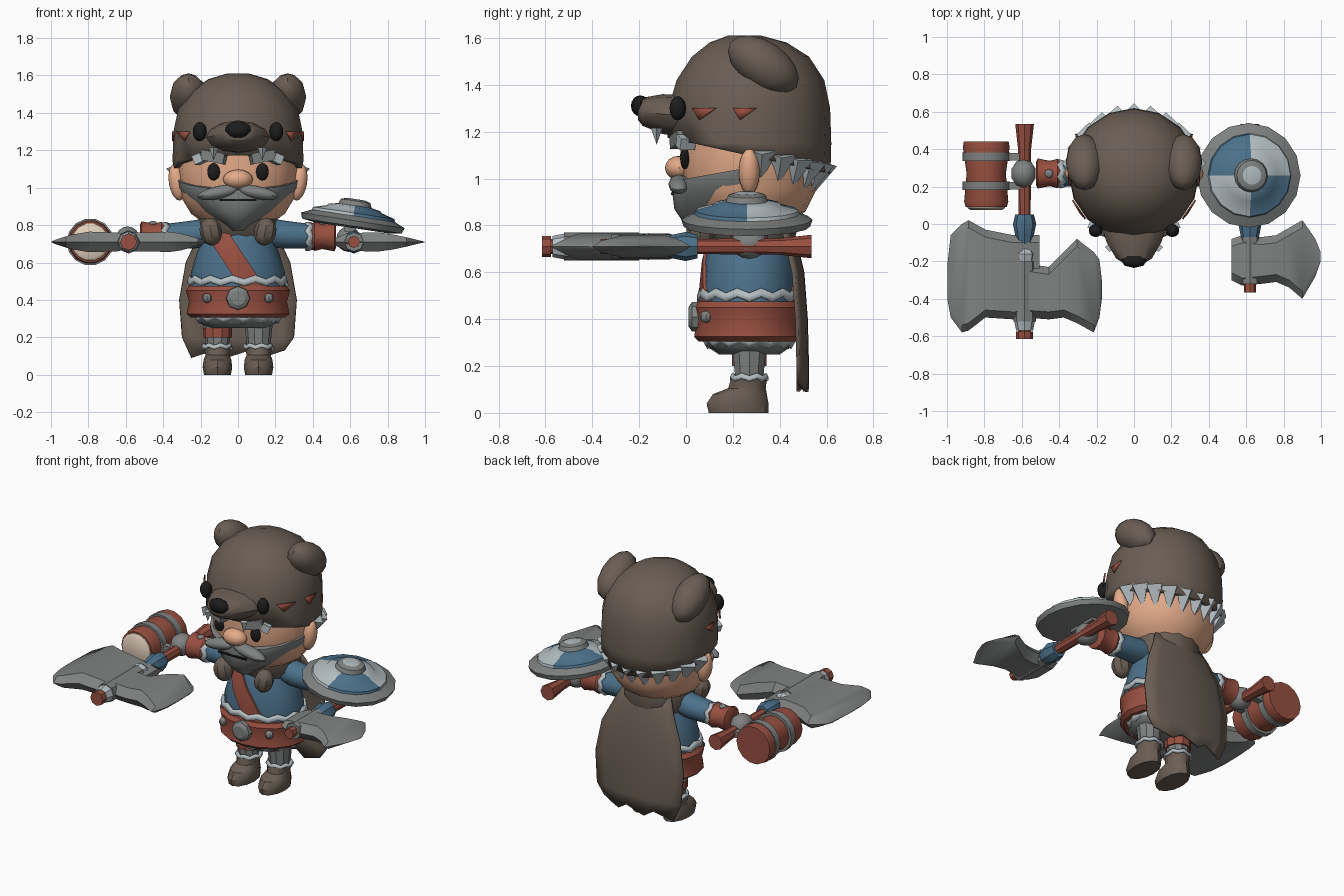
import bpy, bmesh, math
from math import sin, cos, pi, radians
from mathutils import Vector, Matrix, Euler

cube = bpy.data.objects.get("Cube")
if cube:
    bpy.data.objects.remove(cube)

parts = []


def colour(name, r, g, b):
    m = bpy.data.materials.new(name)
    lin = [((c / 255 + 0.055) / 1.055) ** 2.4 for c in (r, g, b)] + [1]
    m.diffuse_color = lin
    m.use_nodes = True
    m.node_tree.nodes["Principled BSDF"].inputs["Base Color"].default_value = lin
    return m


BROWN = colour("fur brown", 106, 94, 84)
GREY = colour("steel grey", 128, 130, 130)
LIGHT = colour("pale fur", 180, 190, 194)
BLUE = colour("tunic blue", 76, 113, 139)
RED = colour("leather red", 152, 79, 64)
SKIN = colour("skin", 227, 170, 136)
BLACK = colour("black", 28, 28, 29)
CREAM = colour("foam cream", 228, 208, 188)


def finish(name, bm, *mats):
    bmesh.ops.recalc_face_normals(bm, faces=bm.faces)
    me = bpy.data.meshes.new(name)
    bm.to_mesh(me)
    bm.free()
    for m in mats:
        me.materials.append(m)
    ob = bpy.data.objects.new(name, me)
    bpy.context.collection.objects.link(ob)
    parts.append(ob)
    return ob


def skin_rings(name, rings, mat):
    """Bridge closed rings of points and cap both ends."""
    bm = bmesh.new()
    vs = [[bm.verts.new(p) for p in r] for r in rings]
    n = len(vs[0])
    for a, b in zip(vs, vs[1:]):
        for i in range(n):
            j = (i + 1) % n
            bm.faces.new((a[i], a[j], b[j], b[i]))
    bm.faces.new(vs[0])
    bm.faces.new(vs[-1])
    return finish(name, bm, mat)


def tube(name, stations, mat, axis="Z", at=(0, 0), n=12):
    """Stations are (position on axis, radius a, radius b, extra b centre)."""
    rings = []
    for t, ra, rb, *off in stations:
        ring = []
        for i in range(n):
            a = at[0] + ra * cos(2 * pi * i / n)
            b = at[1] + (off[0] if off else 0) + rb * sin(2 * pi * i / n)
            ring.append({"Z": (a, b, t), "Y": (a, t, b), "X": (t, a, b)}[axis])
        rings.append(ring)
    return skin_rings(name, rings, mat)


def rod(name, a, b, r, mat, axis, at, n=10):
    return tube(name, [(a, r, r), (b, r, r)], mat, axis, at, n)


def ball(name, loc, size, mat, rot=(0, 0, 0), seg=12):
    bm = bmesh.new()
    m = Matrix.LocRotScale(Vector(loc), Euler(rot), Vector(size))
    bmesh.ops.create_uvsphere(bm, u_segments=seg, v_segments=8, radius=1, matrix=m)
    return finish(name, bm, mat)


def box(name, loc, size, mat, rot=(0, 0, 0)):
    bm = bmesh.new()
    bmesh.ops.create_cube(bm, size=1, matrix=Matrix.LocRotScale(Vector(loc), Euler(rot), Vector(size)))
    return finish(name, bm, mat)


def spike(name, loc, r, h, mat, rot=(pi, 0, 0), n=4):
    bm = bmesh.new()
    bmesh.ops.create_cone(bm, cap_ends=True, segments=n, radius1=r, radius2=0, depth=h,
                          matrix=Matrix.LocRotScale(Vector(loc), Euler(rot), None))
    return finish(name, bm, mat)


def cut(ob, co, no, fill=True):
    """Remove everything on the side the normal points to."""
    bm = bmesh.new()
    bm.from_mesh(ob.data)
    res = bmesh.ops.bisect_plane(bm, geom=bm.verts[:] + bm.edges[:] + bm.faces[:],
                                 plane_co=co, plane_no=no, clear_outer=True)
    if fill:
        edges = [e for e in res["geom_cut"] if isinstance(e, bmesh.types.BMEdge)]
        bmesh.ops.holes_fill(bm, edges=edges)
    bm.to_mesh(ob.data)
    bm.free()


def thicken(ob, t):
    mod = ob.modifiers.new("thickness", "SOLIDIFY")
    mod.thickness = t


def fur_ring(name, z, h, rx, ry, at, n, axis="Z", flare=0.01):
    """Jagged fur trim around an axis."""
    bm = bmesh.new()
    loops = []
    for k in (-1, 1):
        loop = []
        for i in range(n * 2):
            g = flare * (k < 0)
            a = at[0] + (rx + g) * cos(pi * i / n)
            b = at[1] + (ry + g) * sin(pi * i / n)
            t = z + k * h / 2 + (i % 2 - 0.5) * h * 0.6
            loop.append(bm.verts.new((a, b, t) if axis == "Z" else (t, a, b)))
        loops.append(loop)
    lo, hi = loops
    for i in range(n * 2):
        j = (i + 1) % (n * 2)
        bm.faces.new((lo[i], lo[j], hi[j], hi[i]))
    thicken(finish(name, bm, LIGHT), 0.015)


# Head and beard
MID = (0, 0.27)
tube("head", [(.79, .15, .15), (.86, .25, .24), (.95, .305, .285), (1.1, .32, .295), (1.27, .3, .28)], SKIN, at=MID, n=16)
beard = tube("beard", [(.77, .05, .2, -.02), (.81, .1, .28), (.87, .21, .32), (.95, .29, .33), (1.0, .318, .325),
                       (1.05, .328, .305)], GREY, at=MID, n=20)
cut(beard, (0, .23, 0), (0, 1, 0))
cut(beard, (0, -.05, .99), (0, -.18, 1))
box("mouth", (0, -.058, .935), (.2, .012, .01), BLACK)
ball("nose", (0, -.03, 1.045), (.08, .06, .052), SKIN)
for s in (-1, 1):
    ball("moustache", (s * .1, -.03, .975), (.12, .045, .035), GREY, (0, s * .2, 0))
    ball("eye", (s * .13, -.005, 1.085), (.034, .02, .046), BLACK)
    box("eyebrow", (s * .13, -.02, 1.165), (.13, .07, .055), GREY, (0, s * -.2, s * .25))
    box("eyebrow_tip", (s * .205, .0, 1.155), (.05, .07, .05), LIGHT, (0, s * .4, s * .4))
    ball("ear", (s * .325, .27, 1.03), (.045, .045, .1), SKIN, (0, s * .15, 0))

# Animal hood
hood = tube("hood", [(.98, .335, .345), (1.15, .35, .35), (1.3, .345, .345), (1.42, .32, .315, .005),
                     (1.52, .25, .25, .005), (1.58, .16, .165, -.005), (1.61, .06, .07, -.02)], BROWN, at=MID, n=16)
cut(hood, (0, .6, 1.025), (0, -.22, -1), False)
thicken(hood, 0.03)
tube("hood_snout", [(-.205, .06, .035), (-.185, .095, .06), (-.1, .145, .085, -.01), (.03, .19, .09, -.02)],
     BROWN, "Y", (0, 1.285))
ball("hood_nose", (0, -.195, 1.31), (.07, .04, .045), BLACK, seg=8)
for s in (-1, 1):
    ball("hood_eye", (s * .205, -.035, 1.3), (.037, .035, .052), BLACK)
    ball("hood_ear", (s * .265, .33, 1.485), (.1, .17, .1), BROWN, (-.6, 0, 0))
    spike("hood_fang", (s * .13, -.125, 1.18), .025, .07, LIGHT)
    for y in (.03, .2):
        # Claw scratch lying on the hood
        bm = bmesh.new()
        tri = []
        for dy, z in ((0, 1.3), (.1, 1.3), (.03, 1.25)):
            q = (y + dy - .27) / .345
            tri.append(bm.verts.new((s * (.352 * math.sqrt(1 - q * q) + .003), y + dy, z)))
        bm.faces.new(tri)
        thicken(finish("hood_scratch", bm, RED), 0.009)
for i in range(11):
    a = radians(10 + i * 16)
    back = sin(a)
    spike("hair_tuft", (.305 * cos(a), .27 + .29 * back, 1.06 - .06 * back), .065, .15, LIGHT,
          (pi - .3 * back, .3 * cos(a), 0))

# Body
chest = [(.44, .25, .2), (.55, .25, .2), (.65, .22, .19), (.75, .18, .165), (.85, .12, .12)]
tube("tunic", chest, BLUE, at=MID, n=16)
strap = tube("chest_strap", [(z, a + .012, b + .012) for z, a, b in chest], RED, at=MID, n=16)
for k in (-1, 1):
    cut(strap, (-.035 + k * .045, 0, .64 + k * .03), (k * .83, 0, k * .55))
tube("tunic_skirt", [(.25, .16, .13), (.28, .21, .175), (.36, .25, .21), (.46, .25, .21)], GREY, at=MID, n=16)
tube("belt", [(.305, .25, .215), (.325, .275, .235), (.39, .262, .225), (.45, .278, .235), (.475, .26, .22)],
     RED, at=MID, n=16)
fur_ring("tunic_fur", .505, .035, .262, .215, MID, 13)
fur_ring("skirt_fur", .3, .035, .235, .2, MID, 13, flare=-.02)
tube("buckle", [(.01, .04, .04), (.025, .062, .062), (.06, .066, .066)], GREY, "Y", (0, .41), 8)
for s in (-1, 1):
    ball("belt_stud", (s * .165, .085, .41), (.026, .026, .026), GREY, seg=8)

# Cape, collar and paws
tube("cape_collar", [(.72, .19, .17, .02), (.78, .22, .2, .01), (.84, .21, .21), (.88, .16, .17)], BROWN, at=MID, n=14)
for s in (-1, 1):
    ball("collar_paw", (s * .145, .06, .765), (.06, .06, .075), BROWN, (0, s * .2, 0), 8)
bm = bmesh.new()
rows = []
for z, w, y in ((.86, .16, .43), (.75, .21, .47), (.6, .28, .505), (.4, .315, .52), (.2, .3, .525), (.09, .25, .525)):
    row = []
    for i in range(9):
        u = i / 4 - 1
        ragged = .02 * (i % 3) if z < .1 else 0
        row.append(bm.verts.new((u * w, y - .04 * u * u, z + ragged)))
    rows.append(row)
for a, b in zip(rows, rows[1:]):
    for i in range(8):
        bm.faces.new((a[i], a[i + 1], b[i + 1], b[i]))
thicken(finish("cape", bm, BROWN), 0.014)

# Legs and arms
for s in (-1, 1):
    leg = (s * .11, .27)
    tube("trouser_leg", [(.12, .06, .06), (.2, .068, .068), (.32, .08, .08)], GREY, at=leg, n=10)
    tube("boot", [(0, .072, .128, -.045), (.04, .079, .132, -.05), (.08, .074, .115, -.04), (.105, .064, .08, -.01),
                  (.15, .074, .076)], BROWN, at=leg)
    fur_ring("boot_fur", .155, .02, .075, .075, leg, 7)
    tube("sleeve", [(s * .1, .08, .08, .03), (s * .24, .08, .075, .01), (s * .39, .066, .066)], BLUE, "X", (.27, .74))
    fur_ring("sleeve_fur", s * .385, .03, .07, .07, (.27, .74), 7, "X")
    tube("gauntlet", [(s * .395, .07, .07), (s * .41, .078, .078), (s * .45, .068, .068), (s * .515, .08, .08),
                      (s * .525, .06, .06)], RED, "X", (.27, .74))
    ball("gauntlet_stud", (s * .455, .27, .808), (.024, .024, .014), GREY, seg=8)
    ball("hand", (s * .59, .27, .725), (.068, .078, .068), GREY, seg=10)
rod("leg_wrap", .2, .25, .078, RED, "Z", (-.11, .27))


# Axes
def blade(name, x, s, stations):
    rings = []
    for d, lo, hi, t in stations:
        e = min(.04, (hi - lo) / 3)
        outline = ((lo, 0), (lo + e, -t), (hi - e, -t), (hi, 0), (hi - e, t), (lo + e, t))
        rings.append([(x + s * d, y, .71 + z) for y, z in outline])
    skin_rings(name, rings, GREY)


def handle(x, tip):
    tube("axe_handle", [(.535, .05, .05), (.4, .035, .035), (.0, .032, .032), (tip, .032, .032)], RED, "Y", (x, .71), 8)
    tube("handle_wrap", [(.05, .05, .05), (.0, .062, .062), (-.06, .05, .05), (-.12, .035, .035)], BLUE, "Y", (x, .71), 8)


handle(-.585, -.6)
rod("double_axe_core", -.2, -.52, .06, GREY, "Y", (-.585, .71), 8)
tube("double_axe_fur", [(-.2, .05, .05), (-.16, .058, .058), (-.12, .03, .03)], LIGHT, "Y", (-.585, .71), 8)
tube("double_axe_collar", [(-.52, .055, .055), (-.57, .045, .045)], LIGHT, "Y", (-.585, .71), 8)
rod("double_axe_pommel", -.575, -.615, .045, RED, "Y", (-.585, .71), 8)
blade("double_axe_blade", -.585, -1, [(-.08, -.5, -.06, .02), (.06, -.51, -.06, .05), (.21, -.5, -.03, .055),
                                     (.3, -.57, .02, .04), (.335, -.58, .0, .03), (.395, -.5, -.06, .01),
                                     (.413, -.4, -.22, .002)])
blade("double_axe_blade", -.585, 1, [(.0, -.5, -.21, .05), (.13, -.51, -.23, .05), (.21, -.5, -.15, .055),
                                    (.28, -.53, -.08, .045), (.37, -.58, -.15, .02), (.4, -.5, -.19, .01),
                                    (.413, -.4, -.3, .002)])
handle(.62, -.365)
rod("single_axe_core", -.07, -.32, .052, GREY, "Y", (.62, .71), 8)
blade("single_axe_blade", .62, 1, [(-.1, -.3, -.08, .02), (-.04, -.33, -.06, .045), (.06, -.32, -.07, .05),
                                  (.14, -.31, -.06, .05), (.21, -.34, -.02, .04), (.28, -.4, .02, .025),
                                  (.35, -.28, -.08, .008), (.378, -.2, -.15, .002)])

# Tankard hanging from the right hand
MUG = (-.79, .71)
tube("tankard", [(.09, .11, .11), (.12, .118, .118), (.27, .105, .105), (.41, .125, .125), (.44, .12, .12)], RED, "Y", MUG, 14)
tube("tankard_foam", [(.075, .085, .085), (.085, .1, .1), (.11, .108, .108)], CREAM, "Y", MUG, 14)
for y in (.205, .36):
    rod("tankard_band", y - .022, y + .022, .126, GREY, "Y", MUG, 14)
    box("tankard_grip", (-.66, y, .71), (.1, .04, .04), GREY)

# Round shield on the left arm
shield = tube("shield", [(-.05, .2, .2), (-.04, .27, .27), (-.01, .28, .28), (.015, .225, .225), (.03, .22, .22),
                         (.05, .15, .15), (.06, .14, .14), (.07, .09, .09), (.095, .08, .08), (.105, .05, .05)], GREY, n=16)
shield.location, shield.rotation_euler = (.615, .26, .835), (0, .15, 0)
shield.data.materials.append(BLUE)
shield.data.materials.append(LIGHT)
for f in shield.data.polygons:
    c = f.center
    r = math.hypot(c.x, c.y)
    if c.z > .016 and .09 < r < .225:
        f.material_index = 1 if c.x * c.y < 0 else 2
    elif c.z > .1 and r < .03:
        f.material_index = 2
box("shield_grip", (.6, .27, .785), (.06, .2, .04), GREY)

# Soft shading with crisp edges
bpy.ops.object.select_all(action="DESELECT")
for ob in parts:
    ob.select_set(True)
bpy.context.view_layer.objects.active = parts[0]
bpy.ops.object.shade_smooth_by_angle(angle=radians(35))
